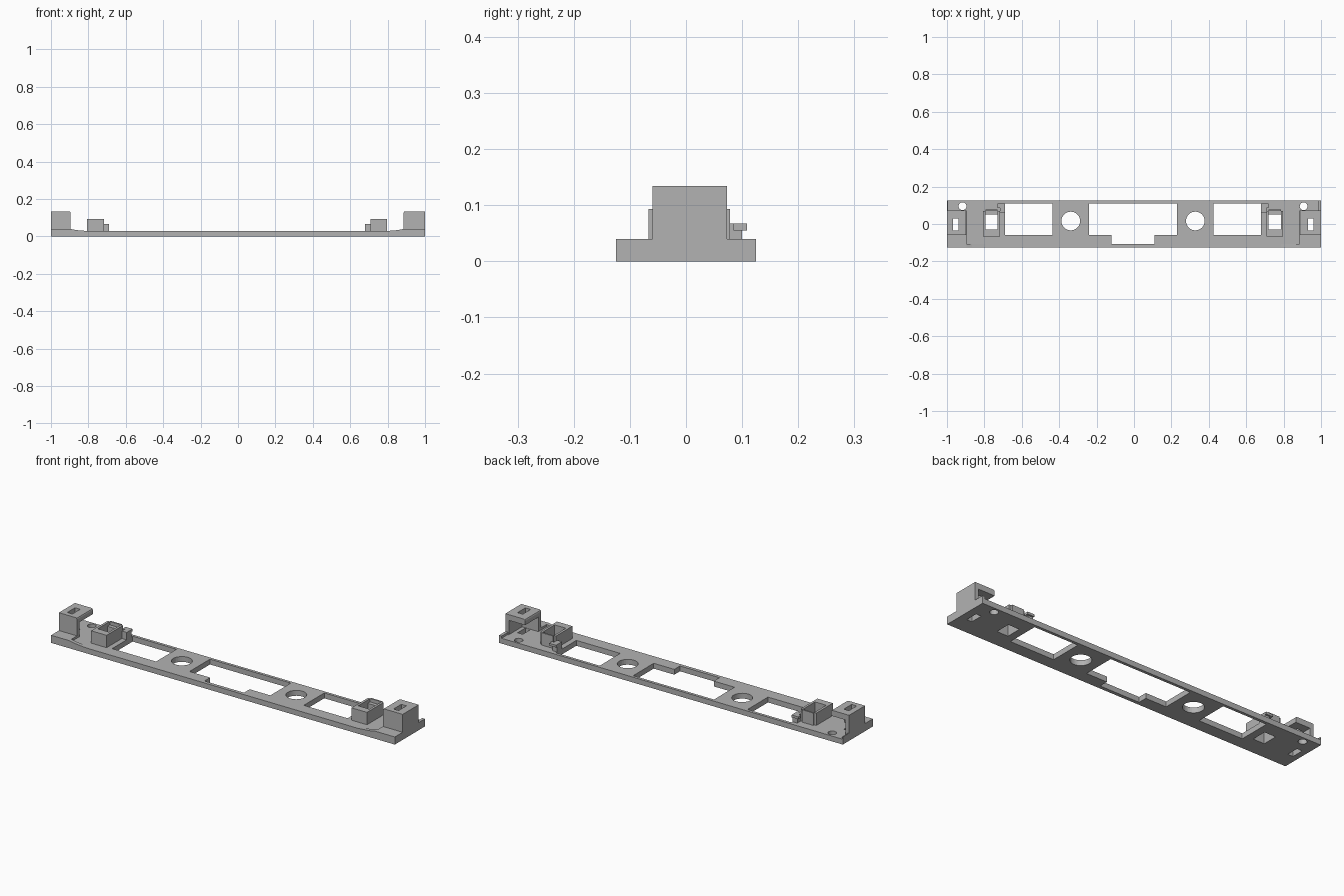
import bpy, bmesh, math
from mathutils import Matrix

cube = bpy.data.objects.get("Cube")
if cube:
    bpy.data.objects.remove(cube, do_unlink=True)

grey = bpy.data.materials.new("plain grey")
grey.use_nodes = True
GREY = (0.45, 0.45, 0.45, 1)
grey.diffuse_color = GREY
grey.node_tree.nodes["Principled BSDF"].inputs["Base Color"].default_value = GREY

SHIFT = -0.005   # the inner features sit slightly off centre
T = 0.028        # plate thickness
RISE = 0.04      # height of the raised ends


def px(side, u):
    return side * u + (SHIFT if abs(u) < 1 else 0)


def prism(name, pts, lo, hi, axis="z"):
    """Extrude a closed profile along z (x, y points) or along y (x, z points)."""
    bm = bmesh.new()
    place = (lambda a, b: (a, b, lo)) if axis == "z" else (lambda a, b: (a, lo, b))
    face = bm.faces.new([bm.verts.new(place(*p)) for p in pts])
    ext = bmesh.ops.extrude_face_region(bm, geom=[face])
    move = (0, 0, hi - lo) if axis == "z" else (0, hi - lo, 0)
    bmesh.ops.translate(bm, vec=move, verts=[v for v in ext["geom"] if isinstance(v, bmesh.types.BMVert)])
    bmesh.ops.recalc_face_normals(bm, faces=bm.faces)
    me = bpy.data.meshes.new(name)
    bm.to_mesh(me)
    bm.free()
    me.materials.append(grey)
    ob = bpy.data.objects.new(name, me)
    bpy.context.collection.objects.link(ob)
    return ob


def box(name, x0, x1, y0, y1, z0, z1):
    return prism(name, [(x0, y0), (x1, y0), (x1, y1), (x0, y1)], z0, z1)


def side_box(name, s, u0, u1, *yz):
    a, b = sorted((px(s, u0), px(s, u1)))
    return box(name, a, b, *yz)


def disc(name, x, y, r, z0, z1, n=32):
    ring = [(x + r * math.cos(math.tau * i / n), y + r * math.sin(math.tau * i / n)) for i in range(n)]
    return prism(name, ring, z0, z1)


def combine(ob, others, operation):
    for other in others:
        mod = ob.modifiers.new(operation.lower(), "BOOLEAN")
        mod.operation, mod.solver, mod.object = operation, "EXACT", other
    bpy.context.view_layer.update()
    deps = bpy.context.evaluated_depsgraph_get()
    me = bpy.data.meshes.new_from_object(ob.evaluated_get(deps))
    ob.modifiers.clear()
    ob.data = me
    for other in others:
        bpy.data.objects.remove(other, do_unlink=True)


# Base plate and its openings
plate = box("base_plate", -1, 1, -0.125, 0.125, 0, T)
cuts = [
    prism("centre_cut", [(-0.24, 0.11), (-0.24, -0.06), (-0.12, -0.06), (-0.12, -0.107),
                         (0.11, -0.107), (0.11, -0.06), (0.23, -0.06), (0.23, 0.11)], -0.1, 0.1),
]
for s in (-1, 1):
    cuts += [
        side_box("window_cut", s, 0.43, 0.685, -0.06, 0.11, -0.1, 0.1),
        disc("round_cut", px(s, 0.333), 0.016, 0.05, -0.1, 0.1),
        disc("screw_cut", px(s, 0.912), 0.095, 0.021, -0.1, 0.1, 24),
        side_box("clip_cut", s, 0.725, 0.79, -0.03, 0.05, -0.1, 0.1),
        side_box("slot_cut", s, 0.934, 0.964, -0.035, 0.03, -0.1, 0.1),
    ]
combine(plate, cuts, "DIFFERENCE")

for s, tag in ((-1, "right"), (1, "left")):
    # Raised plate end, with a sloping front rib and a thin rim at the back
    side_box(f"{tag}_raised_end", s, 0.89, 1, -0.125, -0.055, T, RISE)
    prism(f"{tag}_front_rib", [(px(s, 0.89), T), (px(s, 0.79), T), (px(s, 0.86), 0.034),
                               (px(s, 0.89), RISE)], -0.125, -0.106, "y")
    side_box(f"{tag}_back_rim", s, 0.99, 1, 0.073, 0.125, T, RISE)

    # End bracket: front and outer walls under a slotted cap, open to the back
    inner, outer = px(s, 0.89), px(s, 1)
    top, under, r = 0.134, 0.104, 0.008
    bracket = prism(f"{tag}_end_bracket", [
        (outer, T), (outer, top), (inner + s * r, top), (inner + s * r * 0.3, top - r * 0.3),
        (inner, top - r), (inner, under), (outer - s * 0.02, under), (outer - s * 0.02, T)],
        -0.06, 0.073, "y")
    combine(bracket, [side_box("front_wall", s, 0.89, 1, -0.06, -0.037, T, under + 0.01)], "UNION")
    combine(bracket, [side_box("cap_slot", s, 0.934, 0.964, -0.035, 0.03, 0.09, 0.2)], "DIFFERENCE")

    # Clip housing: a square tube with a lower ledge and a thin prong behind
    clip = side_box(f"{tag}_clip_housing", s, 0.7125, 0.8025, -0.067, 0.07, T, 0.093)
    combine(clip, [side_box("tube_cut", s, 0.725, 0.79, -0.03, 0.05, 0, 0.2),
                   side_box("ledge_cut", s, 0.725, 0.79, 0.04, 0.1, 0.075, 0.2)], "DIFFERENCE")
    side_box(f"{tag}_clip_prong", s, 0.725, 0.79, 0.07, 0.078, T, 0.093)

    # Side arm that ends in a small hook
    side_box(f"{tag}_clip_arm", s, 0.685, 0.7125, 0.06, 0.1, T, 0.055)
    side_box(f"{tag}_clip_hook", s, 0.685, 0.725, 0.085, 0.109, 0.055, 0.067)
    side_box(f"{tag}_arm_top", s, 0.685, 0.7125, 0.06, 0.085, 0.055, 0.067)
